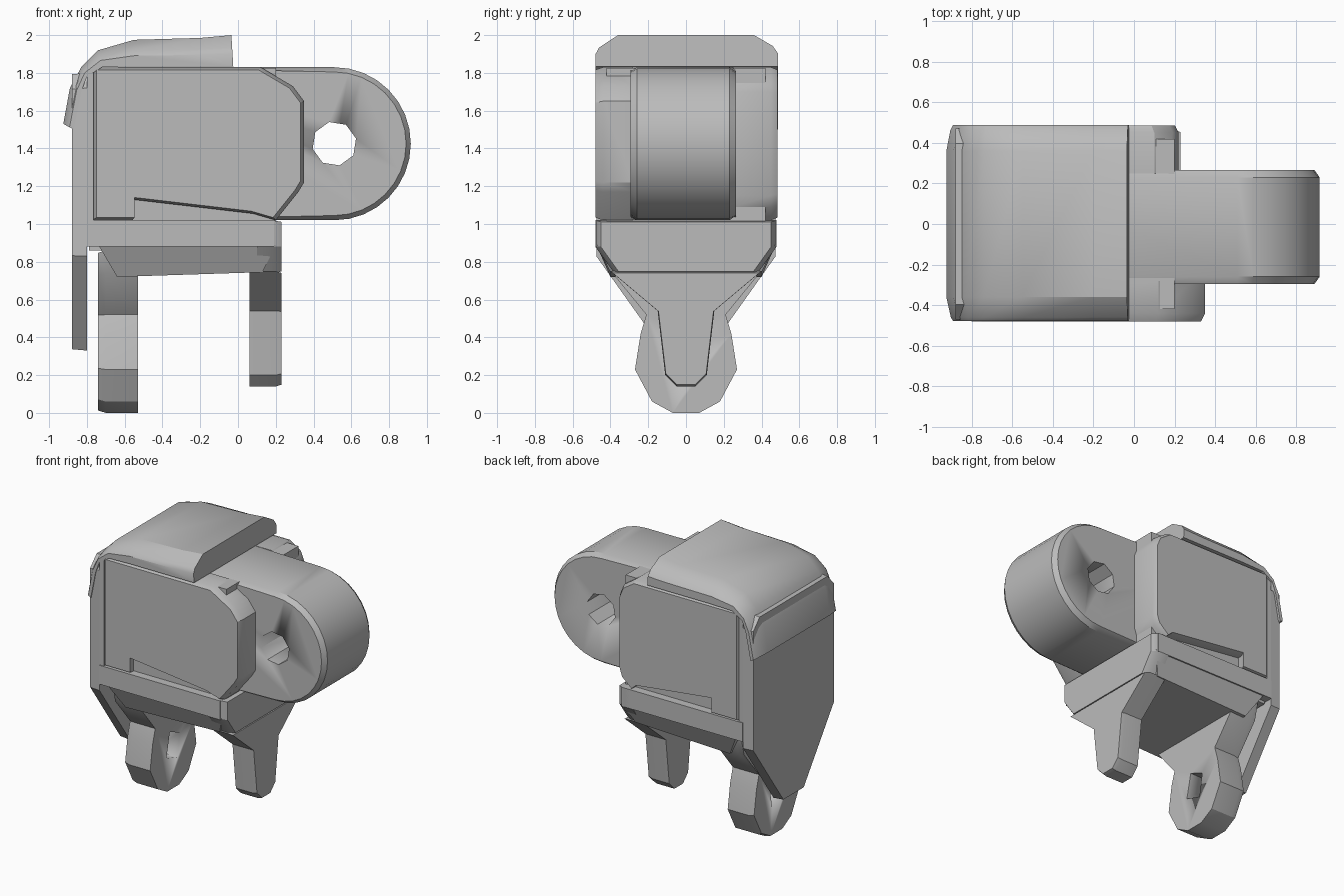
import bpy, bmesh, math

old = bpy.data.objects.get("Cube")
if old:
    bpy.data.objects.remove(old, do_unlink=True)

grey = bpy.data.materials.new("plain grey")
grey.use_nodes = True
colour = (0.5, 0.5, 0.5, 1)
grey.diffuse_color = colour
next(n for n in grey.node_tree.nodes
     if n.type == 'BSDF_PRINCIPLED').inputs["Base Color"].default_value = colour


def loft(name, layers, smooth=30):
    """Join matching outlines into one closed solid."""
    bm = bmesh.new()
    rings = [[bm.verts.new(p) for p in ring] for ring in layers]
    n = len(rings[0])
    for a, b in zip(rings, rings[1:]):
        for i in range(n):
            j = (i + 1) % n
            bm.faces.new((a[i], a[j], b[j], b[i]))
    bm.faces.new(rings[0][::-1])
    bm.faces.new(rings[-1])
    bmesh.ops.recalc_face_normals(bm, faces=bm.faces)
    mesh = bpy.data.meshes.new(name)
    bm.to_mesh(mesh)
    bm.free()
    ob = bpy.data.objects.new(name, mesh)
    bpy.context.collection.objects.link(ob)
    mesh.materials.append(grey)
    bpy.ops.object.select_all(action='DESELECT')
    ob.select_set(True)
    bpy.context.view_layer.objects.active = ob
    bpy.ops.object.shade_smooth_by_angle(angle=math.radians(smooth))
    return ob


def scaled(outline, factor):
    """Shrink an outline about the middle of its bounds."""
    mids = [(min(c) + max(c)) / 2 for c in zip(*outline)]
    return [tuple(m + (v - m) * factor for v, m in zip(p, mids)) for p in outline]


def along_y(outline, y):
    return [(a, y, b) for a, b in outline]


def along_x(outline, x):
    return [(x, a, b) for a, b in outline]


def box(name, x0, x1, half, z0, z1):
    rect = [(x0, z0), (x1, z0), (x1, z1), (x0, z1)]
    return loft(name, [along_y(rect, -half), along_y(rect, half)])


def mirrored(half):
    """Complete a symmetric side outline from its +y half, bottom to top."""
    return half + [(-a, b) for a, b in reversed(half)]


def cut(ob, cutter):
    cutter.hide_render = True
    mod = ob.modifiers.new("hole", 'BOOLEAN')
    mod.object = cutter
    mod.solver = 'EXACT'
    bpy.ops.object.select_all(action='DESELECT')
    ob.select_set(True)
    bpy.context.view_layer.objects.active = ob
    bpy.ops.object.modifier_move_to_index(modifier=mod.name, index=0)
    bpy.ops.object.modifier_apply(modifier=mod.name)
    bpy.data.objects.remove(cutter, do_unlink=True)


# Housing: core, flush base band and the frame strip behind the cheeks
box("housing_core", -0.79, 0.2, 0.42, 0.86, 1.825)
box("base_band", -0.8, 0.19, 0.48, 0.88, 1.02)
box("frame_strip", -0.8, -0.765, 0.475, 0.88, 1.8)

# Cheek plates with a tapering slot along the bottom edge
slot = [(-0.77, 1.02), (-0.56, 1.02), (-0.56, 1.13), (0.08, 1.055)]
front = slot + [(0.2, 1.02), (0.32, 1.17), (0.35, 1.22), (0.35, 1.65),
                (0.29, 1.73), (0.12, 1.83), (-0.77, 1.83)]
back = slot + [(0.12, 1.02), (0.2, 1.09), (0.22, 1.15), (0.22, 1.7),
               (0.19, 1.77), (0.1, 1.83), (-0.77, 1.83)]
for name, shape, ys in (("front_cheek", front, (-0.28, -0.44, -0.48)),
                        ("back_cheek", back, (0.25, 0.45, 0.485))):
    loft(name, [along_y(shape, ys[0]), along_y(shape, ys[1]),
                along_y(scaled(shape, 0.965), ys[2])])

# Round-ended lug with a faceted pin hole
cx, cz, r = 0.51, 1.425, 0.405


def lug_outline(radius):
    arc = [math.radians(-90 + 180 * i / 16) for i in range(17)]
    pts = [(cx + radius * math.cos(a), cz + radius * math.sin(a)) for a in arc]
    return [(-0.6, cz - r)] + pts + [(-0.6, cz + r)]


lug = loft("lug", [along_y(lug_outline(r - 0.025), -0.295), along_y(lug_outline(r), -0.26),
                   along_y(lug_outline(r), 0.23), along_y(lug_outline(r - 0.025), 0.265)])
octagon = [(cx + 0.118 * math.cos(math.pi * (i + 0.3) / 4),
            cz + 0.118 * math.sin(math.pi * (i + 0.3) / 4)) for i in range(8)]
cut(lug, loft("pin_hole", [along_y(octagon, -1), along_y(octagon, 1)], 10))

# Tapered underside block
loft("underside", [
    [(-0.64, -0.4, 0.72), (0.13, -0.4, 0.745), (0.13, 0.4, 0.745), (-0.64, 0.4, 0.72)],
    [(-0.74, -0.475, 0.89), (0.2, -0.475, 0.89), (0.2, 0.475, 0.89), (-0.74, 0.475, 0.89)]])

# Short prong, widening into the end wall of the base
short = mirrored([(0.05, 0.14), (0.11, 0.2), (0.15, 0.54), (0.4, 0.75)])
loft("short_prong", [along_x(short, 0.06), along_x(short, 0.2),
                     along_x(scaled(short, 0.97), 0.23)])
wall = mirrored([(0.38, 0.74), (0.48, 0.88), (0.48, 1.02)])
loft("end_wall", [along_x(wall, 0.1), along_x(wall, 0.18),
                  along_x(scaled(wall, 0.94), 0.23)])

# Long prong with a rounded foot and diamond hole
long = mirrored([(0.07, 0.0), (0.18, 0.06), (0.27, 0.23), (0.24, 0.42),
                 (0.21, 0.52), (0.39, 0.74), (0.42, 0.86)])
long_prong = loft("long_prong", [along_x(scaled(long, 0.97), -0.74),
                                 along_x(long, -0.7), along_x(long, -0.53)])
diamond = [(-0.08, 0.25), (0.05, 0.21), (0.08, 0.38), (-0.04, 0.43)]
cut(long_prong, loft("diamond_hole", [along_x(diamond, -1), along_x(diamond, 0)], 10))

# Side armour, tapering to a narrow lower tip
plate = mirrored([(0.12, 0.33), (0.475, 0.83), (0.475, 1.72), (0.4, 1.8)])
loft("side_armour", [along_x(scaled(plate, 0.99), -0.88), along_x(plate, -0.8)])

# Hood wrapping over the top, with sloped front and back edges
outer = [(-0.925, 1.53), (-0.89, 1.72), (-0.83, 1.83), (-0.74, 1.92),
         (-0.55, 1.975), (-0.2, 1.985), (-0.035, 2.0)]
inner = [(-0.87, 1.5), (-0.83, 1.7), (-0.8, 1.78), (-0.72, 1.83),
         (-0.55, 1.835), (-0.2, 1.835), (-0.025, 1.835)]


def hood(y, thickness):
    top = [(a + (c - a) * thickness, b + (d - b) * thickness)
           for (c, d), (a, b) in zip(outer, inner)]
    return along_y(top + inner[::-1], y)


loft("hood", [hood(-0.478, 0.4), hood(-0.46, 0.6), hood(-0.36, 1),
              hood(0.36, 1), hood(0.46, 0.65), hood(0.488, 0.4)])
